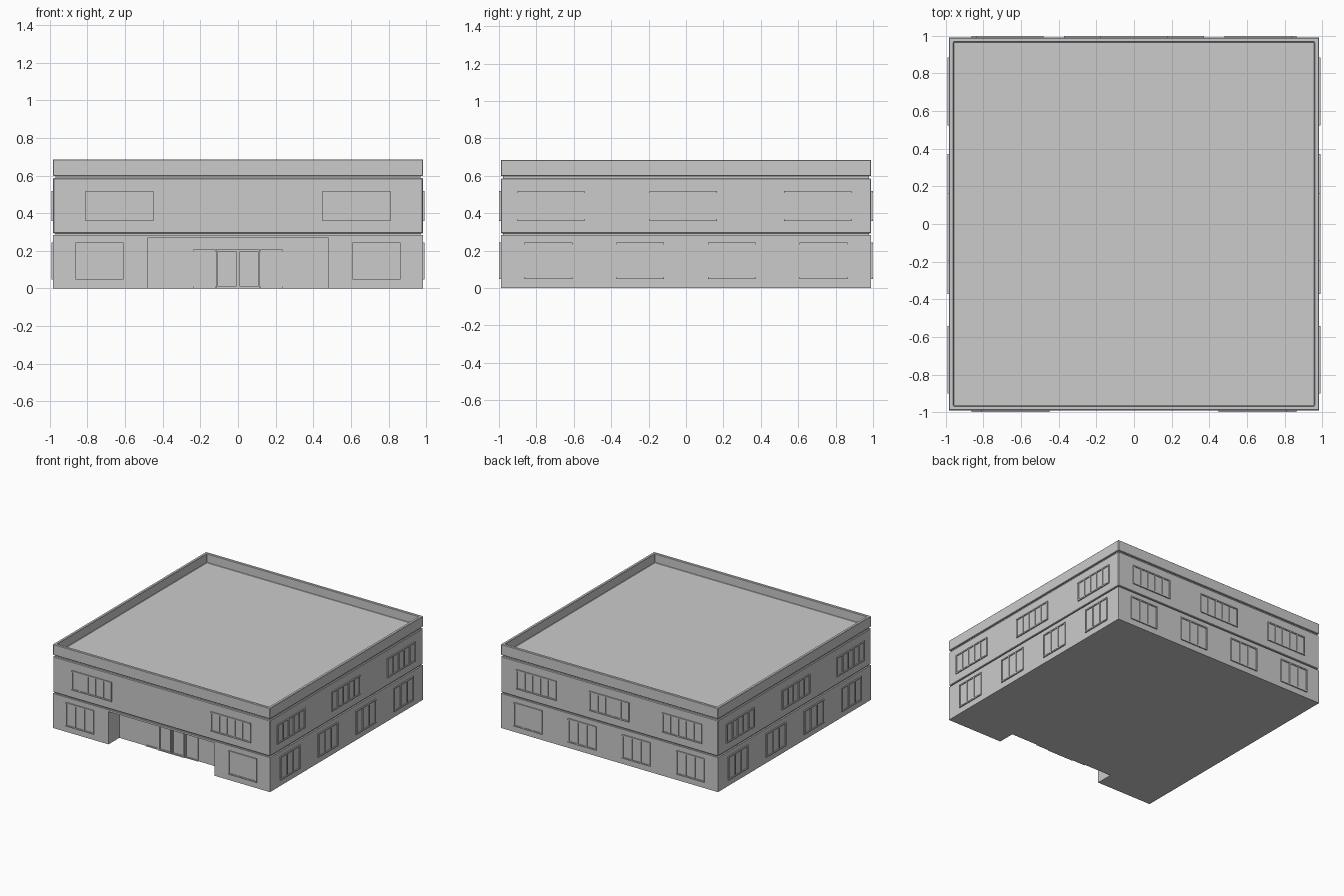
import bpy, bmesh
from math import pi
from mathutils import Matrix, Vector

if "Cube" in bpy.data.objects:
    bpy.data.objects.remove(bpy.data.objects["Cube"])

HX, HY = 0.983, 0.99        # wall half sizes
RECESS_Y = -0.85            # back wall of the entrance recess


def add_box(bm, lo, hi):
    lo, hi = Vector(lo), Vector(hi)
    m = Matrix.Translation((lo + hi) / 2) @ Matrix.Diagonal((*(hi - lo), 1))
    return bmesh.ops.create_cube(bm, size=1, matrix=m)


def finish(bm, name):
    bmesh.ops.recalc_face_normals(bm, faces=bm.faces)
    mesh = bpy.data.meshes.new(name)
    bm.to_mesh(mesh)
    bm.free()
    ob = bpy.data.objects.new(name, mesh)
    bpy.context.collection.objects.link(ob)
    return ob


def block(name, lo, hi):
    bm = bmesh.new()
    add_box(bm, lo, hi)
    return finish(bm, name)


def soften(ob, width=0.004):
    mod = ob.modifiers.new("Bevel", 'BEVEL')
    mod.width, mod.segments = width, 1
    mod.limit_method, mod.angle_limit = 'ANGLE', 0.6


def glazing(name, u, z0, z1, width, panes, wall, turn, out=0.009, bar=0.01):
    """Framed panes on a wall: u along the wall, turn in quarter turns from the front."""
    bm = bmesh.new()
    a, b, y0, y1 = u - width / 2, u + width / 2, -wall - out, -wall + 0.01
    # glass sheet
    add_box(bm, (a + bar / 2, -wall - 0.002, z0 + bar / 2),
            (b - bar / 2, y1, z1 - bar / 2))
    # sill and head rails
    for z in (z0, z1 - bar):
        add_box(bm, (a, y0, z), (b, y1, z + bar))
    # jambs and mullions
    for i in range(panes + 1):
        x = a + (width - bar) * i / panes
        add_box(bm, (x, y0 + 0.001, z0 + bar), (x + bar, y1, z1 - bar))
    bmesh.ops.rotate(bm, verts=bm.verts, matrix=Matrix.Rotation(turn * pi / 2, 3, 'Z'))
    return finish(bm, name)


# ground floor with the entrance recess cut out
ground = block("ground_floor", (-HX, -HY, 0), (HX, HY, 0.283))
cutter = block("recess_cutter", (-0.48, -1.2, -0.1), (0.48, RECESS_Y, 0.268))
cutter.hide_render = True
cutter.hide_set(True)
cut = ground.modifiers.new("Recess", 'BOOLEAN')
cut.operation, cut.object, cut.solver = 'DIFFERENCE', cutter, 'EXACT'

# upper floor and the shadow gaps between storeys
upper = block("upper_floor", (-HX, -HY, 0.293), (HX, HY, 0.586))
soften(upper)
g = 0.012
block("storey_gap", (-HX + g, -HY + g, 0.280), (HX - g, HY - g, 0.296))
block("parapet_gap", (-HX + g, -HY + g, 0.583), (HX - g, HY - g, 0.602))

# roof tray with raised parapet
bm = bmesh.new()
add_box(bm, (-HX, -HY, 0.598), (HX, HY, 0.686))
bm.normal_update()
top = max(bm.faces, key=lambda f: f.calc_center_median().z)
bmesh.ops.inset_region(bm, faces=[top], thickness=0.033)
rim = bmesh.ops.extrude_discrete_faces(bm, faces=[top])["faces"][0]
bmesh.ops.translate(bm, verts=rim.verts, vec=(0, 0, -0.074))
roof = finish(bm, "roof_parapet")
soften(roof, 0.003)

# windows per side: quarter turn, wall distance, upper centres, lower centres
sides = {
    "front": (0, HY, (-0.63, 0.63), (-0.737, 0.737)),
    "right": (1, HX, (-0.722, -0.014, 0.704), (-0.735, -0.245, 0.245, 0.735)),
    "back": (2, HY, (-0.66, 0, 0.66), (-0.735, -0.245, 0.245, 0.735)),
    "left": (3, HX, (-0.704, 0.014, 0.722), (-0.735, -0.245, 0.245, 0.735)),
}
for side, (turn, wall, highs, lows) in sides.items():
    for i, u in enumerate(highs):
        glazing(f"{side}_upper_window_{i + 1}", u, 0.358, 0.518, 0.36, 5, wall, turn)
    for i, u in enumerate(lows):
        glazing(f"{side}_lower_window_{i + 1}", u, 0.048, 0.243, 0.255, 3, wall, turn)

# entrance: two fixed side panels and a pair of sliding doors
for s, part in ((-1, "left"), (1, "right")):
    glazing(f"entrance_side_panel_{part}", s * 0.177, 0, 0.207, 0.117, 1, -RECESS_Y, 0, 0.008)
    glazing(f"entrance_door_{part}", s * 0.059, 0, 0.207, 0.117, 1, -RECESS_Y, 0, 0.014)
